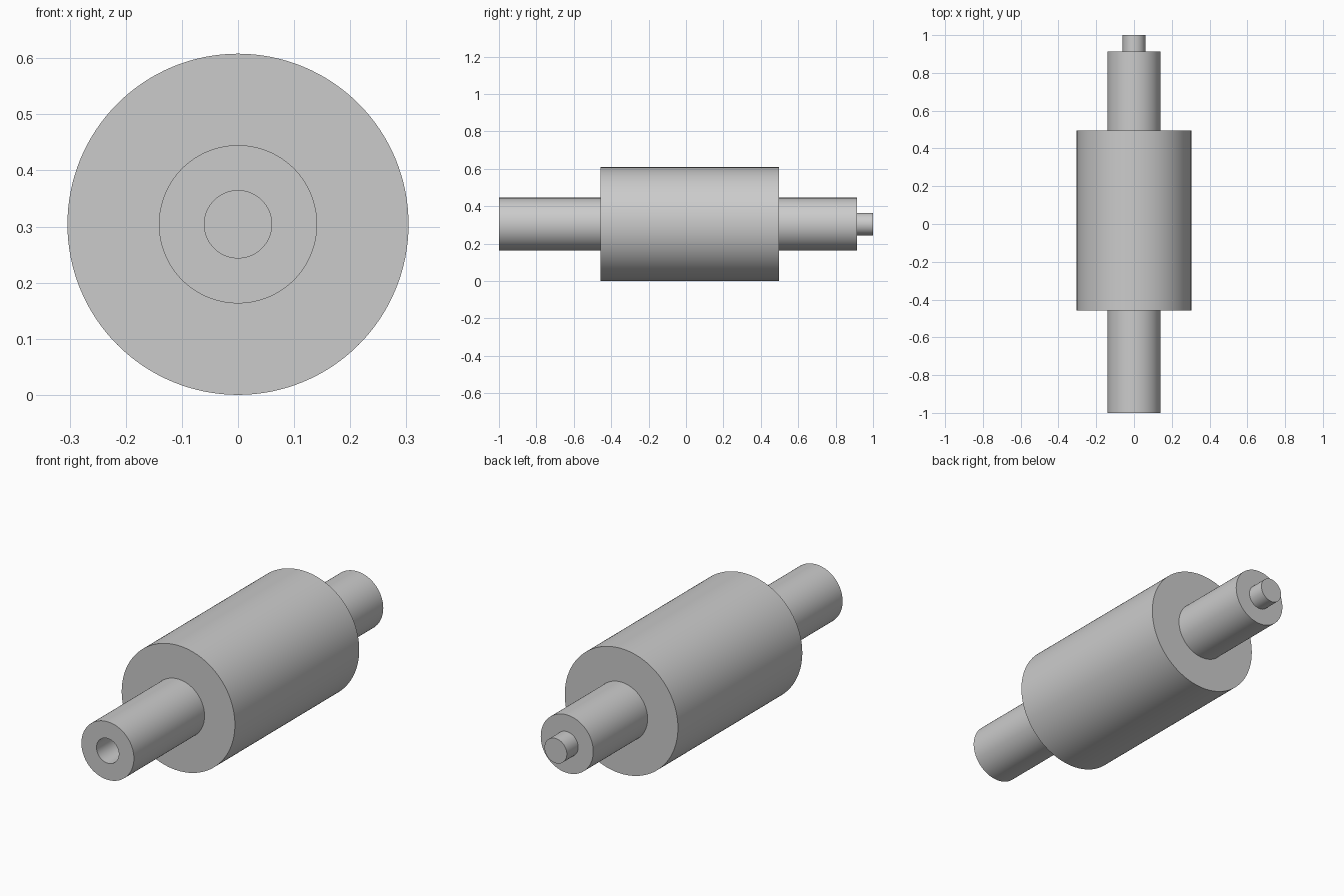
import bpy, bmesh, math
from mathutils import Vector

if "Cube" in bpy.data.objects:
    bpy.data.objects.remove(bpy.data.objects["Cube"])

CENTRE_Z = 0.304
SEGMENTS = 128

steel = bpy.data.materials.new("light_grey")
steel.diffuse_color = (0.6, 0.6, 0.6, 1)
steel.use_nodes = True
steel.node_tree.nodes["Principled BSDF"].inputs["Base Color"].default_value = steel.diffuse_color


def lathe(name, profile):
    """Spin a (radius, y) profile around the y axis into a closed solid."""
    bm = bmesh.new()
    verts = [bm.verts.new((r, y, 0)) for r, y in profile]
    edges = [bm.edges.new(pair) for pair in zip(verts, verts[1:])]
    bmesh.ops.spin(bm, geom=verts + edges, cent=(0, 0, 0), axis=(0, 1, 0),
                   angle=math.tau, steps=SEGMENTS, use_merge=False)
    bmesh.ops.remove_doubles(bm, verts=bm.verts, dist=1e-5)
    bmesh.ops.translate(bm, verts=bm.verts, vec=Vector((0, 0, CENTRE_Z)))
    bmesh.ops.recalc_face_normals(bm, faces=bm.faces)
    mesh = bpy.data.meshes.new(name)
    bm.to_mesh(mesh)
    bm.free()
    mesh.materials.append(steel)
    obj = bpy.data.objects.new(name, mesh)
    bpy.context.collection.objects.link(obj)
    bpy.context.view_layer.objects.active = obj
    obj.select_set(True)
    bpy.ops.object.shade_smooth_by_angle(angle=math.radians(30))
    obj.select_set(False)
    return obj


BODY_R, SHAFT_R, PIN_R = 0.304, 0.141, 0.06

# stepped roller: blind socket, front shaft, drum, rear shaft, end pin
lathe("stepped_roller", [
    (0, -0.75), (PIN_R, -0.75), (PIN_R, -1.0),
    (SHAFT_R, -1.0), (SHAFT_R, -0.458),
    (BODY_R, -0.458), (BODY_R, 0.496),
    (SHAFT_R, 0.496), (SHAFT_R, 0.913),
    (PIN_R, 0.913), (PIN_R, 1.0), (0, 1.0),
])
